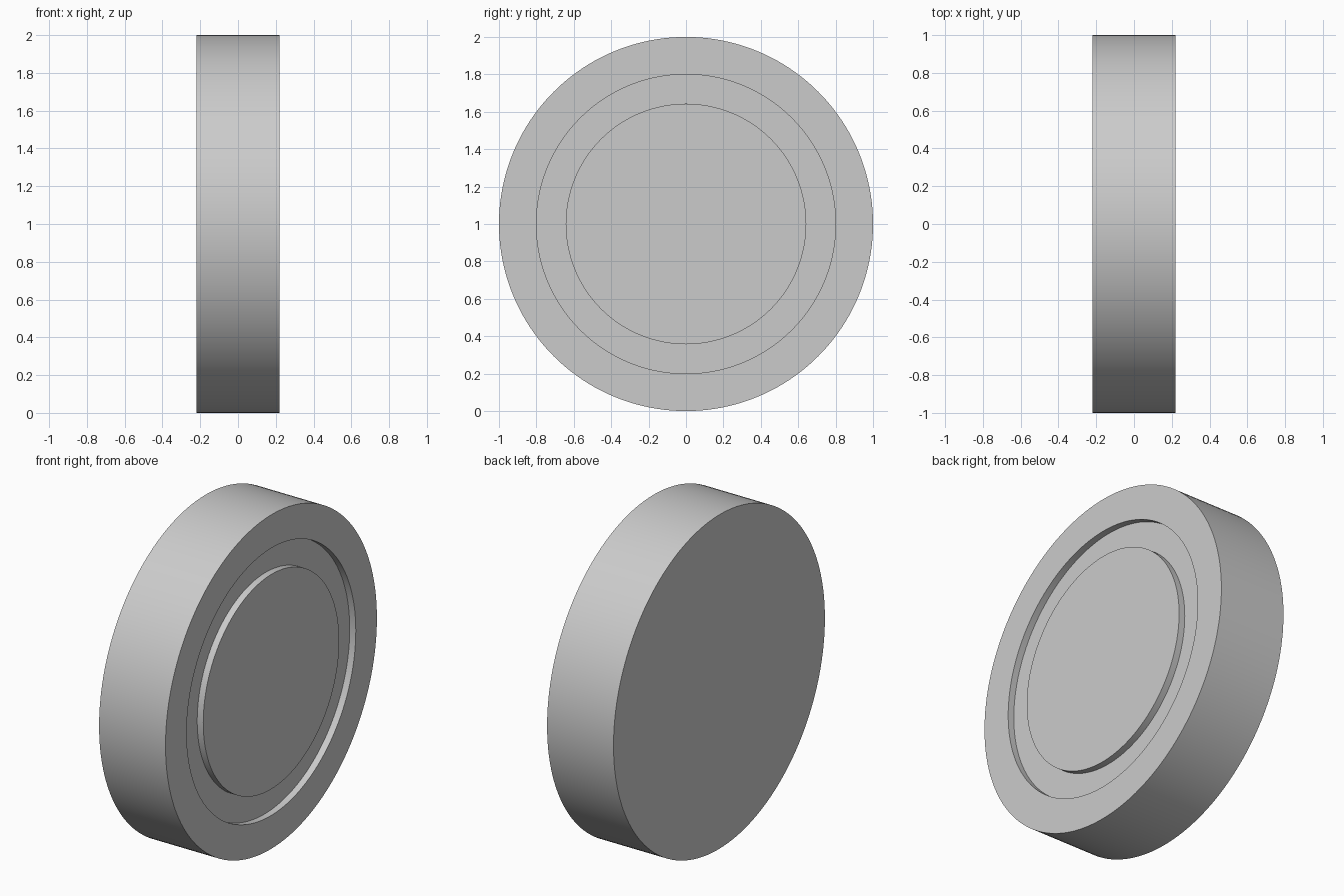
import bpy, bmesh, math
from mathutils import Vector

cube = bpy.data.objects.get("Cube")
if cube:
    bpy.data.objects.remove(cube, do_unlink=True)

HALF, RADIUS, SEGMENTS = 0.22, 1.0, 160
GROOVE_OUT, GROOVE_IN, DEPTH = 0.80, 0.643, 0.04

# Plain grey material
grey = bpy.data.materials.new("light_grey")
grey.use_nodes = True
colour = (0.6, 0.6, 0.6, 1)
grey.diffuse_color = colour
grey.node_tree.nodes["Principled BSDF"].inputs["Base Color"].default_value = colour

# Half section as (x, radius), from the plain back face to the grooved face
floor = HALF - DEPTH
section = [(-HALF, 0), (-HALF, RADIUS), (HALF, RADIUS),
           (HALF, GROOVE_OUT), (floor, GROOVE_OUT),
           (floor, GROOVE_IN), (HALF, GROOVE_IN), (HALF, 0)]

# Revolve the section around the x axis
bm = bmesh.new()
verts = [bm.verts.new((x, 0, r)) for x, r in section]
edges = [bm.edges.new(pair) for pair in zip(verts, verts[1:])]
bmesh.ops.spin(bm, geom=verts + edges, cent=Vector(), axis=Vector((1, 0, 0)),
               angle=math.tau, steps=SEGMENTS, use_duplicate=False)
bmesh.ops.remove_doubles(bm, verts=bm.verts, dist=0.0001)
bmesh.ops.recalc_face_normals(bm, faces=bm.faces)

mesh = bpy.data.meshes.new("grooved_disc")
bm.to_mesh(mesh)
bm.free()
mesh.materials.append(grey)

disc = bpy.data.objects.new("grooved_disc", mesh)
bpy.context.collection.objects.link(disc)
disc.location.z = RADIUS

# Smooth round walls with crisp rims
bpy.ops.object.select_all(action='DESELECT')
disc.select_set(True)
bpy.context.view_layer.objects.active = disc
bpy.ops.object.shade_smooth_by_angle(angle=math.radians(30))
